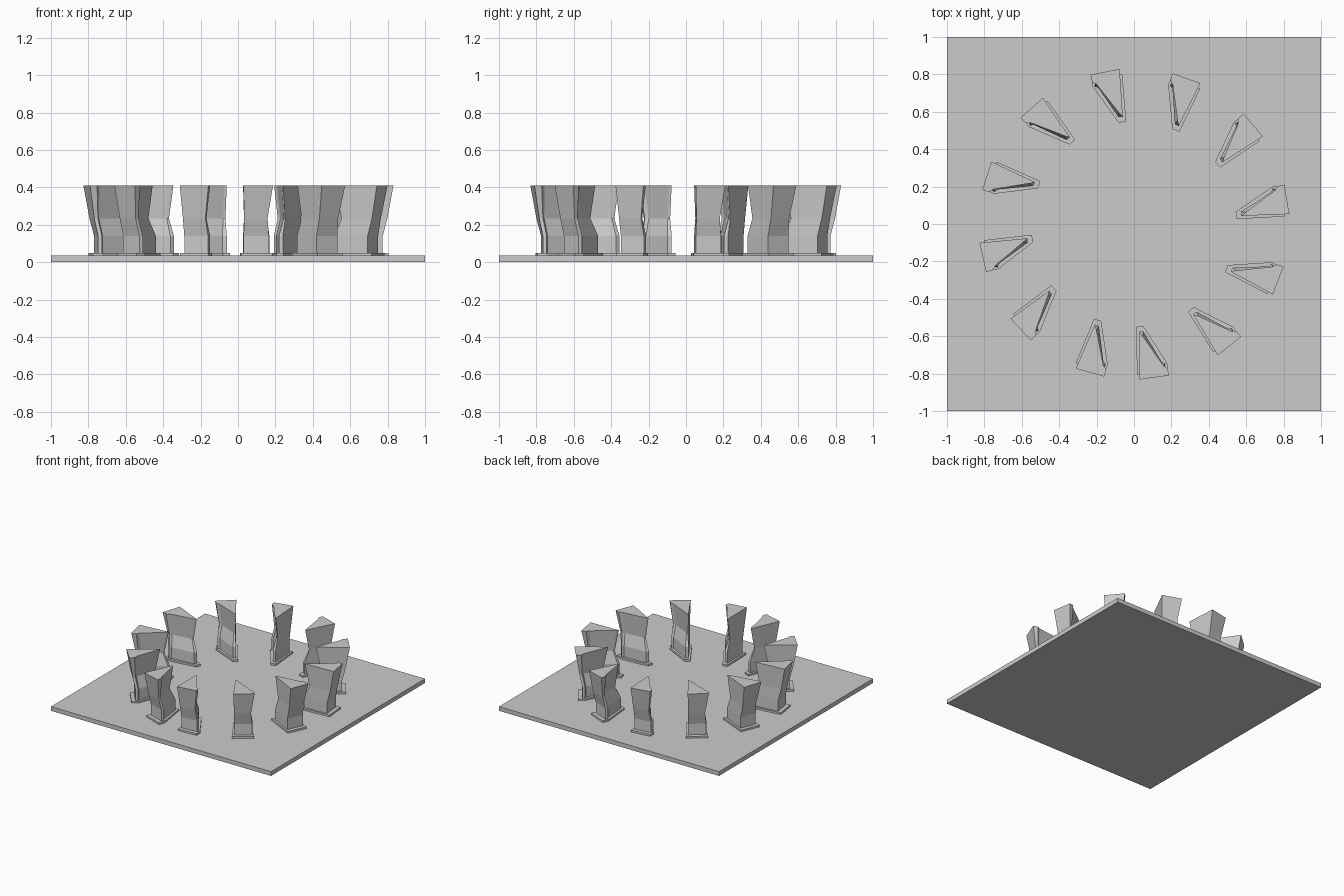
import bpy, bmesh, math
from mathutils import Matrix

if "Cube" in bpy.data.objects:
    bpy.data.objects.remove(bpy.data.objects["Cube"])


def loft(name, sections, angle):
    """Closed solid through stacked (z, outline) sections, turned about the centre."""
    bm = bmesh.new()
    rings = [[bm.verts.new((x, y, z)) for x, y in pts] for z, pts in sections]
    n = len(rings[0])
    bm.faces.new(rings[0])
    bm.faces.new(rings[-1])
    for a, b in zip(rings, rings[1:]):
        for i in range(n):
            j = (i + 1) % n
            bm.faces.new((a[i], a[j], b[j], b[i]))
    bmesh.ops.recalc_face_normals(bm, faces=bm.faces)
    bm.transform(Matrix.Rotation(angle, 4, 'Z'))
    mesh = bpy.data.meshes.new(name)
    bm.to_mesh(mesh)
    bm.free()
    obj = bpy.data.objects.new(name, mesh)
    bpy.context.collection.objects.link(obj)
    return obj


# square floor slab
loft("floor_slab", [(z, [(-1, -1), (1, -1), (1, 1), (-1, 1)]) for z in (0, 0.035)], 0)

# wedge outlines: radial edge, outer edge, notch, slanted edge, blunt inner tip
plinth = [(0.01, -0.55), (0.017, -0.805), (0.18, -0.795), (0.178, -0.745), (0.05, -0.545)]
foot = [(0.027, -0.575), (0.03, -0.775), (0.165, -0.765), (0.168, -0.745),
        (0.15, -0.74), (0.05, -0.575)]
waist = [(0.032, -0.615), (0.033, -0.80), (0.158, -0.785), (0.155, -0.765),
         (0.135, -0.758), (0.044, -0.62)]
crown = [(0.027, -0.58), (0.029, -0.832), (0.187, -0.81), (0.18, -0.772),
         (0.157, -0.757), (0.04, -0.59)]

# ring of twelve kinked pillars on plinths
for k in range(12):
    turn = math.radians(30.55) * k
    loft(f"pillar_plinth_{k}", [(0.03, plinth), (0.05, plinth)], turn)
    loft(f"pillar_{k}", [(0.045, foot), (0.14, foot), (0.235, waist), (0.41, crown)], turn)
